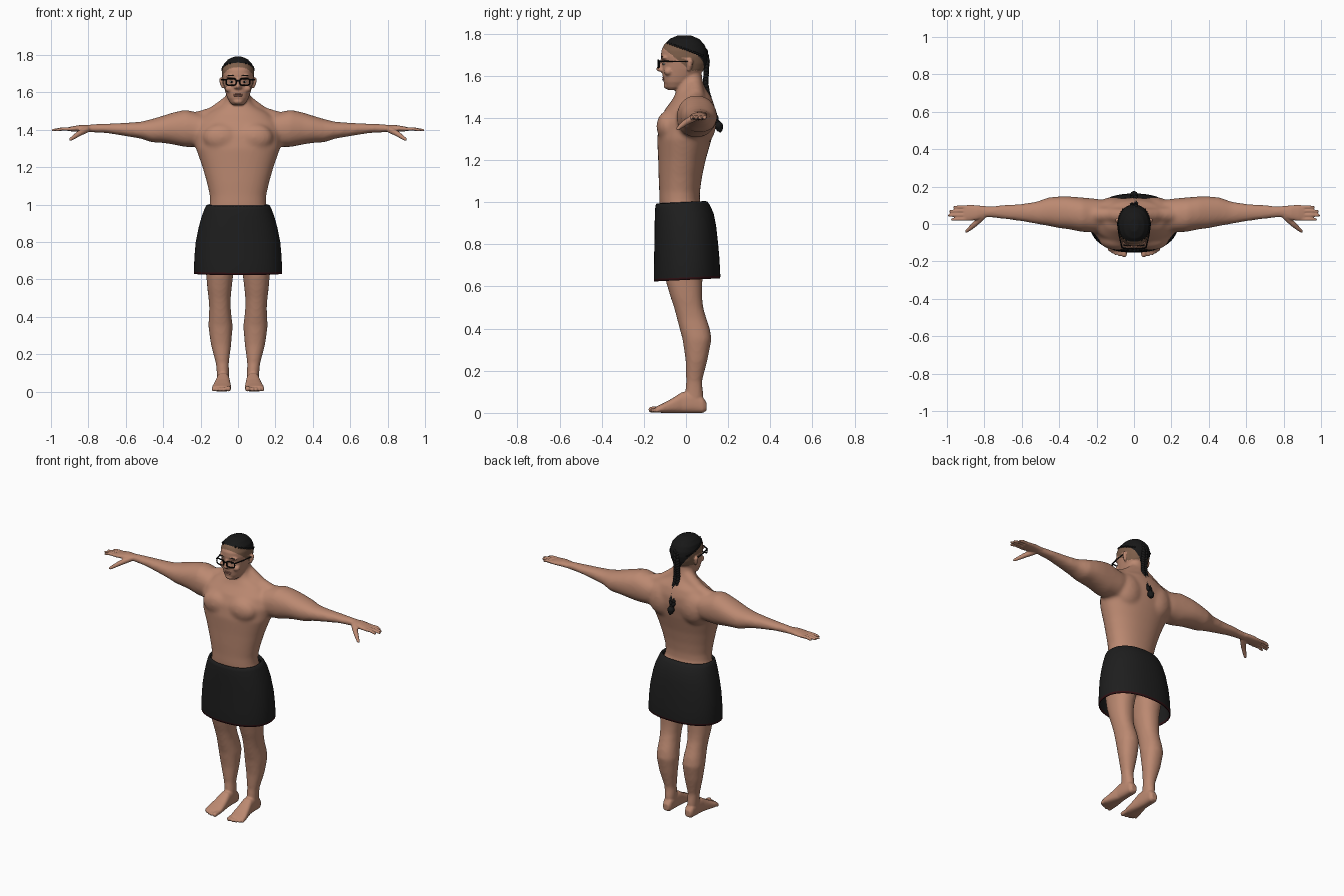
import bpy, bmesh, math
from mathutils import Vector, Matrix
from mathutils.bvhtree import BVHTree


def material(name, rgb):
    m = bpy.data.materials.new(name)
    m.diffuse_color = (*rgb, 1)
    return m


SKIN = material("skin", (0.50, 0.25, 0.165))
SHAVED = material("shaved scalp", (0.21, 0.115, 0.07))
HAIR = material("black hair", (0.009, 0.009, 0.009))
CLOTH = material("black cloth", (0.013, 0.013, 0.013))
HEM = material("dark red hem", (0.035, 0.006, 0.008))
FRAME = material("black frame", (0.004, 0.004, 0.004))
LIP = material("lip", (0.36, 0.15, 0.11))
WHITE = material("eye white", (0.6, 0.58, 0.55))


def loft(bm, axis, rings, n=2.2, seg=40, caps=True):
    """Rings (t, a0, a1, b0, b1): extents of a superellipse at t on the axis."""
    loops = []
    for t, a0, a1, b0, b1 in rings:
        loop = []
        for i in range(seg):
            w = 2 * math.pi * i / seg
            c, s = math.cos(w), math.sin(w)
            a = (a0 + a1) / 2 + (a1 - a0) / 2 * math.copysign(abs(c) ** (2 / n), c)
            b = (b0 + b1) / 2 + (b1 - b0) / 2 * math.copysign(abs(s) ** (2 / n), s)
            co = {'x': (t, a, b), 'y': (a, t, b), 'z': (a, b, t)}[axis]
            loop.append(bm.verts.new(co))
        loops.append(loop)
    for p, q in zip(loops, loops[1:]):
        for i in range(seg):
            j = (i + 1) % seg
            bm.faces.new((p[i], p[j], q[j], q[i]))
    if caps:
        bm.faces.new(loops[0])
        bm.faces.new(loops[-1])


def ball(bm, co, r, rot=None):
    m = Matrix.Translation(co) @ (rot or Matrix()) @ Matrix.Diagonal((*r, 1))
    bmesh.ops.create_uvsphere(bm, u_segments=16, v_segments=10, radius=1, matrix=m)


def limb(bm, pts, seg=12):
    """Chain of tapered capsules through (x, y, z, radius) points."""
    for p in pts:
        ball(bm, p[:3], (p[3],) * 3)
    for p, q in zip(pts, pts[1:]):
        a, b = Vector(p[:3]), Vector(q[:3])
        m = Matrix.Translation((a + b) / 2) @ (b - a).to_track_quat('Z', 'Y').to_matrix().to_4x4()
        bmesh.ops.create_cone(bm, cap_ends=True, segments=seg, radius1=p[3], radius2=q[3],
                              depth=(b - a).length, matrix=m)


def mirror(bm):
    d = bmesh.ops.duplicate(bm, geom=bm.verts[:] + bm.edges[:] + bm.faces[:])
    for v in d["geom"]:
        if isinstance(v, bmesh.types.BMVert):
            v.co.x *= -1


def finish(bm, name, *mats):
    bmesh.ops.recalc_face_normals(bm, faces=bm.faces[:])
    for f in bm.faces:
        f.smooth = True
    me = bpy.data.meshes.new(name)
    bm.to_mesh(me)
    bm.free()
    for m in mats:
        me.materials.append(m)
    ob = bpy.data.objects.new(name, me)
    bpy.context.collection.objects.link(ob)
    return ob


def fuse(ob, voxel, rounds):
    """Merge overlapping volumes into one smooth skin."""
    r = ob.modifiers.new("fuse", 'REMESH')
    r.mode, r.voxel_size, r.use_smooth_shade = 'VOXEL', voxel, True
    s = ob.modifiers.new("soften", 'SMOOTH')
    s.factor, s.iterations = 0.5, rounds
    dg = bpy.context.evaluated_depsgraph_get()
    me = bpy.data.meshes.new_from_object(ob.evaluated_get(dg))
    ob.modifiers.clear()
    ob.data = me


# Core: arms, legs, chest muscles (one side, mirrored), then torso and neck
bm = bmesh.new()
loft(bm, 'x', [(.12, -.02, .12, 1.36, 1.47), (.2, -.045, .135, 1.31, 1.487), (.28, -.042, .142, 1.308, 1.508),
               (.35, -.028, .148, 1.322, 1.492), (.4, -.022, .148, 1.33, 1.476), (.46, -.01, .142, 1.333, 1.458),
               (.52, 0, .12, 1.353, 1.443), (.6, .014, .108, 1.366, 1.438), (.7, .027, .102, 1.382, 1.433),
               (.78, .034, .096, 1.386, 1.43), (.83, .034, .096, 1.39, 1.426)])
loft(bm, 'z', [(.86, 0, .185, -.11, .12), (.75, .005, .183, -.115, .10), (.62, .026, .17, -.095, .077),
               (.55, .034, .164, -.074, .077), (.5, .039, .158, -.057, .082), (.45, .039, .154, -.044, .097),
               (.4, .034, .156, -.031, .114), (.35, .028, .159, -.017, .122), (.25, .036, .145, -.002, .102),
               (.15, .049, .119, 0, .077), (.1, .047, .114, -.004, .082), (.04, .05, .11, -.02, .085)])
ball(bm, (.088, -.085, 1.36), (.1, .056, .075))
ball(bm, (.11, .075, 1.38), (.1, .07, .11))
limb(bm, [(.03, .04, 1.56, .04), (.13, .05, 1.485, .04), (.24, .05, 1.44, .05)])
mirror(bm)
loft(bm, 'z', [(z, -x, x, f, b) for z, x, f, b in [
    (.74, .16, -.1, .12), (.85, .18, -.115, .13), (.95, .165, -.122, .09), (1, .15, -.127, .066),
    (1.05, .151, -.127, .066), (1.12, .167, -.13, .076), (1.2, .19, -.132, .093), (1.3, .225, -.137, .122),
    (1.38, .232, -.127, .14), (1.44, .215, -.1, .14), (1.49, .165, -.062, .125), (1.53, .09, -.045, .1),
    (1.56, .066, -.042, .082), (1.6, .061, -.042, .076), (1.67, .06, -.04, .07)]])
core = finish(bm, "core", SKIN)
fuse(core, .01, 12)

# Hands, feet and ears (one side, mirrored)
bm = bmesh.new()
loft(bm, 'x', [(.79, .036, .095, 1.39, 1.425), (.84, .022, .1, 1.391, 1.426), (.88, .016, .102, 1.391, 1.42),
               (.91, .018, .1, 1.394, 1.413)])
for y, tip in ((.026, .98), (.048, .996), (.07, .99), (.091, .968)):
    limb(bm, [(.895, y, 1.404, .0095), (.94, y, 1.405, .009), (tip - .007, y - .002, 1.398, .0075)])
limb(bm, [(.81, .04, 1.402, .018), (.85, .0, 1.38, .015), (.875, -.022, 1.363, .012), (.895, -.038, 1.349, .009)])
loft(bm, 'y', [(.097, .06, .098, .01, .05), (.08, .05, .108, 0, .075), (.03, .047, .113, 0, .105),
               (-.02, .044, .116, 0, .098), (-.07, .039, .128, 0, .066), (-.11, .036, .138, 0, .045),
               (-.142, .04, .138, .002, .03)], n=2.7)
for x, tip, r in ((.052, -.164, .0145), (.077, -.163, .0105), (.097, -.157, .01), (.115, -.148, .01), (.131, -.138, .009)):
    limb(bm, [(x, -.12, .018, r), (x, tip, r + .001, r)])
limb(bm, [(.08, .014, 1.63, .009), (.086, .018, 1.65, .012), (.088, .02, 1.668, .013)])
ball(bm, (.034, -.098, 1.686), (.03, .021, .01))
ball(bm, (.046, -.083, 1.62), (.024, .022, .02))
mirror(bm)

# Skull, nose and chin, fused with the core
loft(bm, 'z', [(z, -x, x, f, b) for z, x, f, b in [
    (1.532, .025, -.085, -.04), (1.545, .042, -.097, 0), (1.57, .057, -.106, .03), (1.6, .067, -.111, .06),
    (1.63, .075, -.113, .087), (1.66, .081, -.112, .099), (1.69, .085, -.119, .104), (1.72, .085, -.117, .1),
    (1.75, .077, -.103, .086), (1.775, .055, -.078, .062), (1.791, .022, -.04, .025)]], n=2.25)
limb(bm, [(0, -.113, 1.672, .009), (0, -.129, 1.632, .012)])
limb(bm, [(-.012, -.118, 1.627, .009), (.012, -.118, 1.627, .009)])
ball(bm, (0, -.093, 1.552), (.025, .013, .014))
bm.from_mesh(core.data)
bpy.data.objects.remove(core)
body = finish(bm, "body", SKIN)
fuse(body, .005, 3)
body.data.materials.clear()
for m in (SKIN, SHAVED, HAIR):
    body.data.materials.append(m)


# Scalp colours: dark crown and nape, shaved sides
def part_line(y):
    return 1.757 - .36 * (y + .09)


for f in body.data.polygons:
    x, y, z = f.center
    if z < 1.59 or abs(x) > .0835 and z < 1.69:
        continue
    if z > part_line(y) or (y > .04 and z > 1.6 + 1.3 * abs(x)):
        f.material_index = 2
    elif z > max(1.735 - .85 * (y + .11), 1.625):
        f.material_index = 1

# Small plaits along the parting
tmp = bmesh.new()
tmp.from_mesh(body.data)
tree = BVHTree.FromBMesh(tmp)
tmp.free()
bm = bmesh.new()
for i in range(15):
    y = -.085 + i * .0115
    hit = tree.ray_cast(Vector((.3, y, part_line(y))), Vector((-1, 0, 0)))[0]
    if hit:
        ball(bm, hit, (.005, .007, .005))
mirror(bm)
finish(bm, "parting_plaits", HAIR)

# Long braid down the back
path = [Vector((0, y, z)) for y, z in ((.092, 1.71), (.1, 1.67), (.096, 1.62), (.093, 1.56), (.103, 1.51),
                                       (.128, 1.43), (.148, 1.38))]
bm = bmesh.new()
for a, b in zip(path, path[1:]):
    steps = max(2, round((b - a).length / .017))
    for i in range(steps):
        p = a.lerp(b, i / steps)
        for s in (-1, 1):
            ball(bm, p + Vector((s * .009, 0, s * .004)), (.011, .013, .017), Matrix.Rotation(s * .55, 4, 'Y'))
limb(bm, [(0, .148, 1.38, .013), (0, .155, 1.362, .021), (0, .159, 1.35, .016), (0, .162, 1.338, .007)])
finish(bm, "braid", HAIR)

# Wrapped skirt with a dark red hem
bm = bmesh.new()
loft(bm, 'z', [(z, -x, x, f, b) for z, x, f, b in [
    (.631, .235, -.152, .162), (.643, .236, -.153, .163), (.72, .233, -.152, .159), (.8, .226, -.15, .152),
    (.88, .21, -.149, .143), (.94, .193, -.148, .131), (.98, .178, -.146, .114), (.997, .17, -.143, .102),
    (1.001, .162, -.137, .093), (.985, .156, -.131, .085)]], n=2.25, seg=64, caps=False)
for f in bm.faces:
    f.material_index = 1 if f.calc_center_median().z < .64 else 0
for v in bm.verts:
    v.co.z += .048 * v.co.y
skirt = finish(bm, "skirt", CLOTH, HEM)
shell = skirt.modifiers.new("thickness", 'SOLIDIFY')
shell.thickness, shell.offset = .006, -1

# Glasses: rims and temples mirrored, bridge in the middle
bm = bmesh.new()
rim = []
for i in range(21):
    c, s = math.cos(i * math.pi / 10), math.sin(i * math.pi / 10)
    rim.append((.037 + .027 * math.copysign(abs(c) ** .6, c), -.132 + .006 * max(c, 0),
                1.656 + .018 * math.copysign(abs(s) ** .6, s), .004))
limb(bm, rim, 8)
limb(bm, [(.064, -.127, 1.668, .004), (.08, -.06, 1.668, .003), (.089, .008, 1.668, .003)], 8)
mirror(bm)
limb(bm, [(-.011, -.132, 1.662, .0035), (.011, -.132, 1.662, .0035)], 8)
finish(bm, "glasses", FRAME)

# Eyes, pupils, eyebrows and lips
for name, co, r, mat in (("eyes", (.034, -.104, 1.656), (.012, .006, .005), WHITE),
                         ("pupils", (.034, -.108, 1.656), (.005, .004, .005), FRAME),
                         ("eyebrows", (.036, -.113, 1.69), (.022, .006, .003), HAIR)):
    bm = bmesh.new()
    ball(bm, co, r)
    mirror(bm)
    finish(bm, name, mat)
bm = bmesh.new()
for z in (1.582, 1.59):
    ball(bm, (0, -.104, z), (.024, .009, .005))
finish(bm, "lips", LIP)
